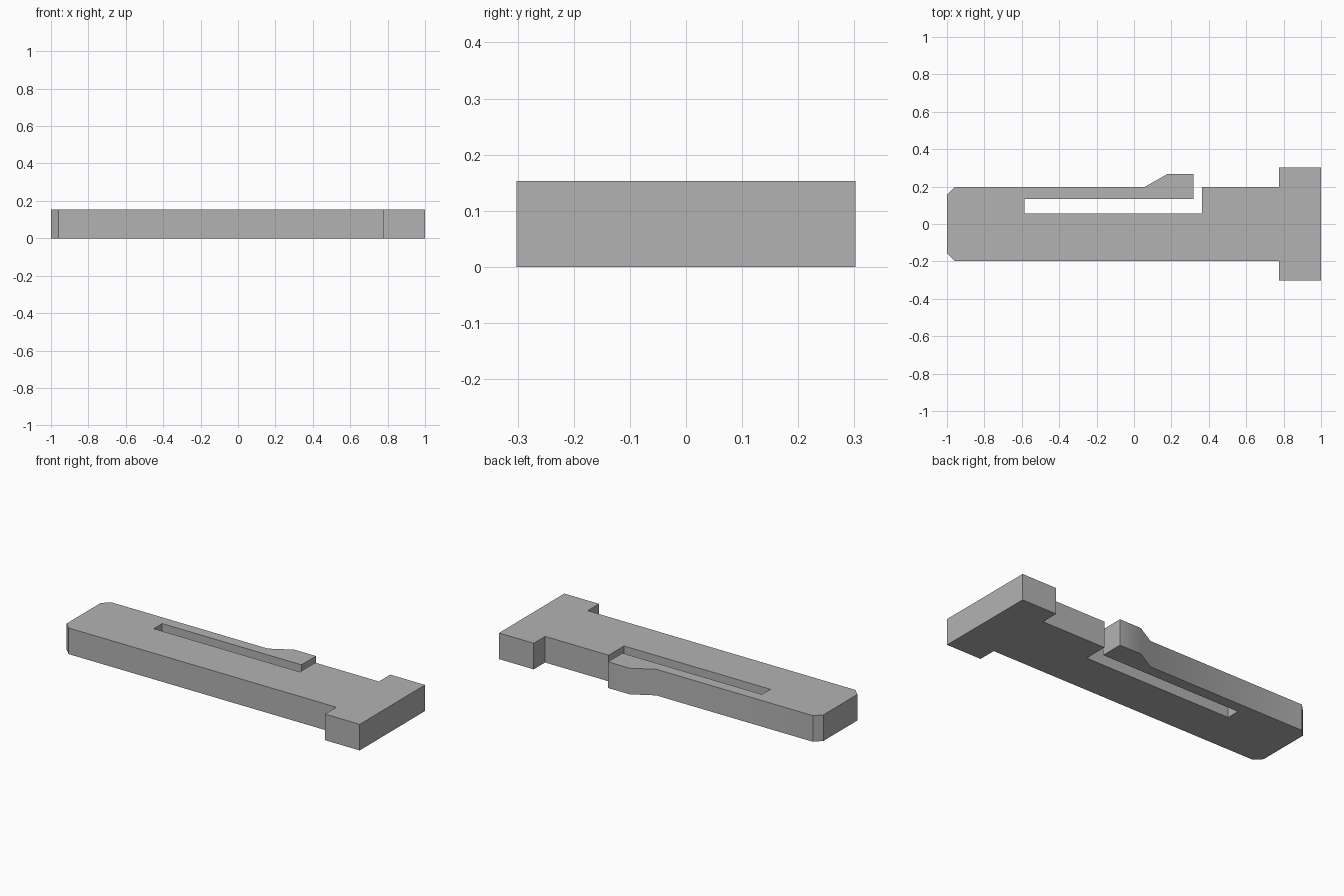
import bpy
import bmesh
from mathutils import Vector

old = bpy.data.objects.get("Cube")
if old:
    bpy.data.objects.remove(old, do_unlink=True)

# Main dimensions
THICK = 0.153
BODY = 0.197          # half width of the shaft
HEAD = 0.302          # half width of the head
NECK = 0.775          # where the head begins
CUT = 0.04            # tip chamfer
SLOT_LOW, SLOT_HIGH = 0.055, 0.133

grey = bpy.data.materials.new("plain grey")
grey.use_nodes = True
colour = (0.45, 0.45, 0.45, 1)
grey.diffuse_color = colour
grey.node_tree.nodes["Principled BSDF"].inputs["Base Color"].default_value = colour

# Outline: chamfered tip, wide head, slot and springy arm with its catch
outline = [
    (-1, -BODY + CUT), (-1 + CUT, -BODY),
    (NECK, -BODY), (NECK, -HEAD), (1, -HEAD),
    (1, HEAD), (NECK, HEAD), (NECK, BODY),
    (0.363, BODY), (0.363, SLOT_LOW),
    (-0.585, SLOT_LOW), (-0.585, SLOT_HIGH),
    (0.318, SLOT_HIGH), (0.318, 0.267),
    (0.178, 0.267), (0.055, BODY),
    (-1 + CUT, BODY), (-1, BODY - CUT),
]


def extrude_outline(name, points, height):
    bm = bmesh.new()
    base = bm.faces.new([bm.verts.new((x, y, 0)) for x, y in points])
    top = bmesh.ops.extrude_face_region(bm, geom=[base], use_keep_orig=True)
    verts = [g for g in top["geom"] if isinstance(g, bmesh.types.BMVert)]
    bmesh.ops.translate(bm, verts=verts, vec=Vector((0, 0, height)))
    bmesh.ops.recalc_face_normals(bm, faces=bm.faces[:])
    mesh = bpy.data.meshes.new(name)
    bm.to_mesh(mesh)
    bm.free()
    mesh.materials.append(grey)
    obj = bpy.data.objects.new(name, mesh)
    bpy.context.collection.objects.link(obj)
    return obj


pin = extrude_outline("snap_pin", outline, THICK)

# Soft shading on the shallow catch ramp, sharp everywhere else
bpy.ops.object.select_all(action="DESELECT")
pin.select_set(True)
bpy.context.view_layer.objects.active = pin
bpy.ops.object.shade_smooth_by_angle()
